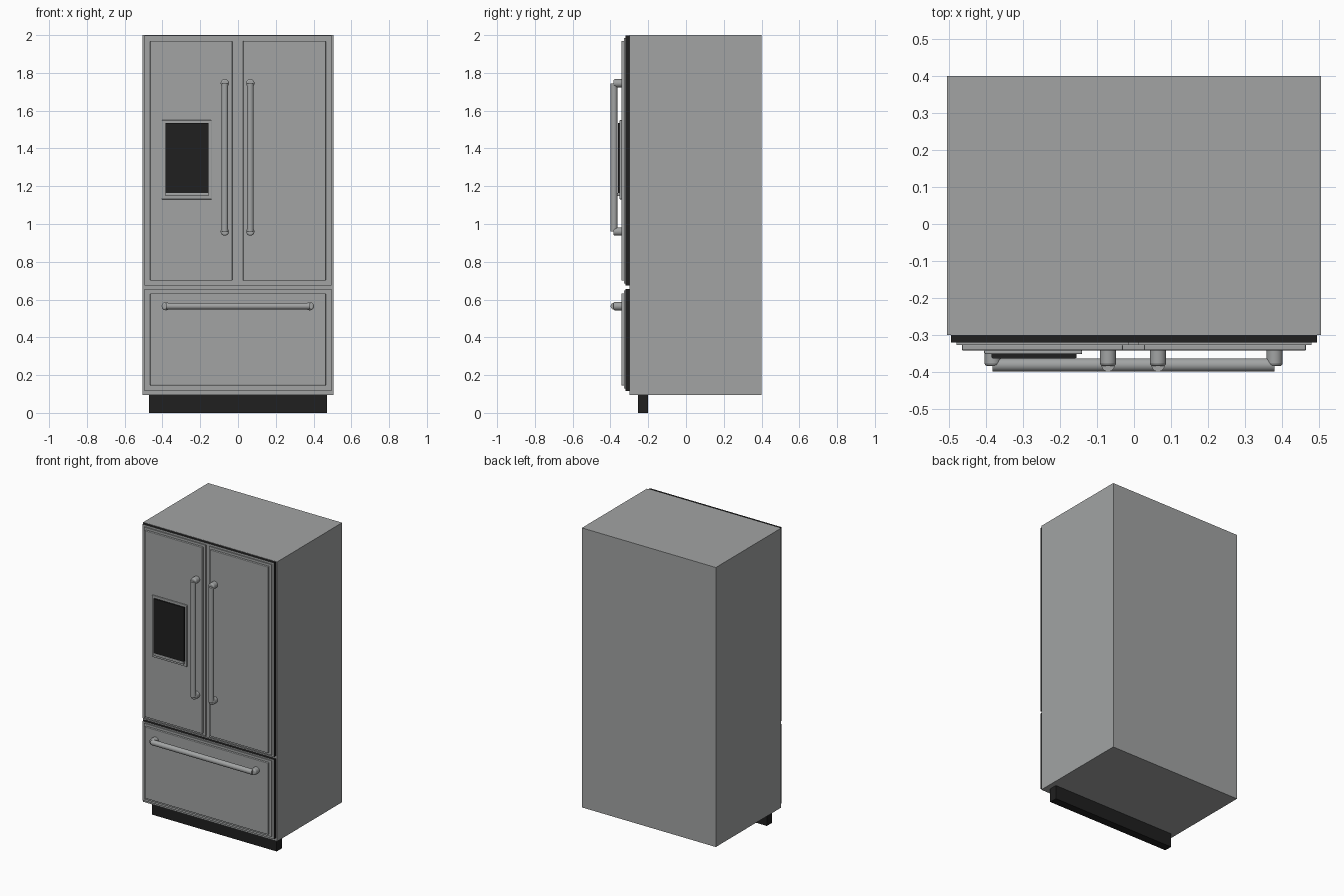
import bpy, bmesh
from mathutils import Vector

cube = bpy.data.objects.get("Cube")
if cube:
    bpy.data.objects.remove(cube, do_unlink=True)


def material(name, rgb):
    m = bpy.data.materials.new(name)
    m.use_nodes = True
    m.diffuse_color = (*rgb, 1)
    m.node_tree.nodes["Principled BSDF"].inputs["Base Color"].default_value = (*rgb, 1)
    return m


STEEL = material("brushed steel", (0.36, 0.37, 0.37))
BLACK = material("black plastic", (0.014, 0.014, 0.014))


def finish(name, bm, mats):
    mesh = bpy.data.meshes.new(name)
    bm.to_mesh(mesh)
    bm.free()
    for m in mats:
        mesh.materials.append(m)
    obj = bpy.data.objects.new(name, mesh)
    bpy.context.collection.objects.link(obj)
    return obj


def box(name, x, y, z, mats, bevel=0, steel_front=False):
    """Box from (min, max) ranges; a slab can keep a steel front with black edges."""
    bm = bmesh.new()
    bmesh.ops.create_cube(bm, size=1)
    for v in bm.verts:
        v.co = Vector(r[0] if c < 0 else r[1] for r, c in zip((x, y, z), v.co))
    bm.normal_update()
    if steel_front:
        for f in bm.faces:
            f.material_index = 1 if f.normal.y < -0.9 else 0
    obj = finish(name, bm, mats)
    if bevel:
        mod = obj.modifiers.new("soft edge", "BEVEL")
        mod.width, mod.segments = bevel, 2
    return obj


def rod(name, start, end, radius, rounded=0):
    """Steel cylinder between two points."""
    a, b = Vector(start), Vector(end)
    bm = bmesh.new()
    bmesh.ops.create_cone(bm, cap_ends=True, segments=24, radius1=radius,
                          radius2=radius, depth=(b - a).length)
    turn = Vector((0, 0, 1)).rotation_difference(b - a).to_matrix()
    for v in bm.verts:
        v.co = turn @ v.co + (a + b) / 2
    obj = finish(name, bm, [STEEL])
    if rounded:
        mod = obj.modifiers.new("round end", "BEVEL")
        mod.width, mod.segments = rounded, 3
    bpy.ops.object.select_all(action="DESELECT")
    obj.select_set(True)
    bpy.context.view_layer.objects.active = obj
    bpy.ops.object.shade_smooth_by_angle(angle=0.7)
    return obj


def handle(name, a, b):
    """Bar held off the door by a post at each end."""
    rod(name + "_bar", a, b, 0.018)
    for i, p in enumerate((a, b)):
        rod(f"{name}_post_{i + 1}", (p[0], -0.335, p[2]), (p[0], -0.384, p[2]), 0.022, 0.008)


def door(name, x, z):
    """Thin backing plate with a raised panel."""
    box(name + "_plate", x, (-0.327, -0.319), z, [STEEL])
    box(name + "_panel", (x[0] + 0.015, x[1] - 0.015), (-0.342, -0.325),
        (z[0] + 0.015, z[1] - 0.015), [STEEL], 0.004)


# Cabinet and kick plate
box("cabinet", (-0.505, 0.505), (-0.30, 0.40), (0.095, 2.0), [STEEL])
box("kick_plate", (-0.47, 0.47), (-0.255, -0.20), (0, 0.1), [BLACK])

# Black seals behind the doors
for name, z in (("upper_seal", (0.675, 1.998)), ("drawer_seal", (0.115, 0.657))):
    box(name, (-0.495, 0.495), (-0.32, -0.299), z, [BLACK, STEEL], steel_front=True)

# Doors and freezer drawer
door("right_door", (-0.48, -0.015), (0.685, 1.985))
door("left_door", (0.012, 0.48), (0.685, 1.985))
door("freezer_drawer", (-0.48, 0.48), (0.13, 0.648))

# Handles
for name, x in (("right_handle", -0.07), ("left_handle", 0.065)):
    handle(name, (x, -0.381, 0.96), (x, -0.381, 1.745))
handle("drawer_handle", (-0.382, -0.381, 0.565), (0.38, -0.381, 0.565))

# Water dispenser: steel surround, black panel, drip ledge
box("dispenser_surround", (-0.405, -0.14), (-0.352, -0.34), (1.13, 1.55), [STEEL], 0.004)
box("dispenser_panel", (-0.385, -0.155), (-0.361, -0.35), (1.165, 1.535), [BLACK])
box("dispenser_ledge", (-0.385, -0.155), (-0.363, -0.35), (1.147, 1.165), [STEEL], 0.003)
